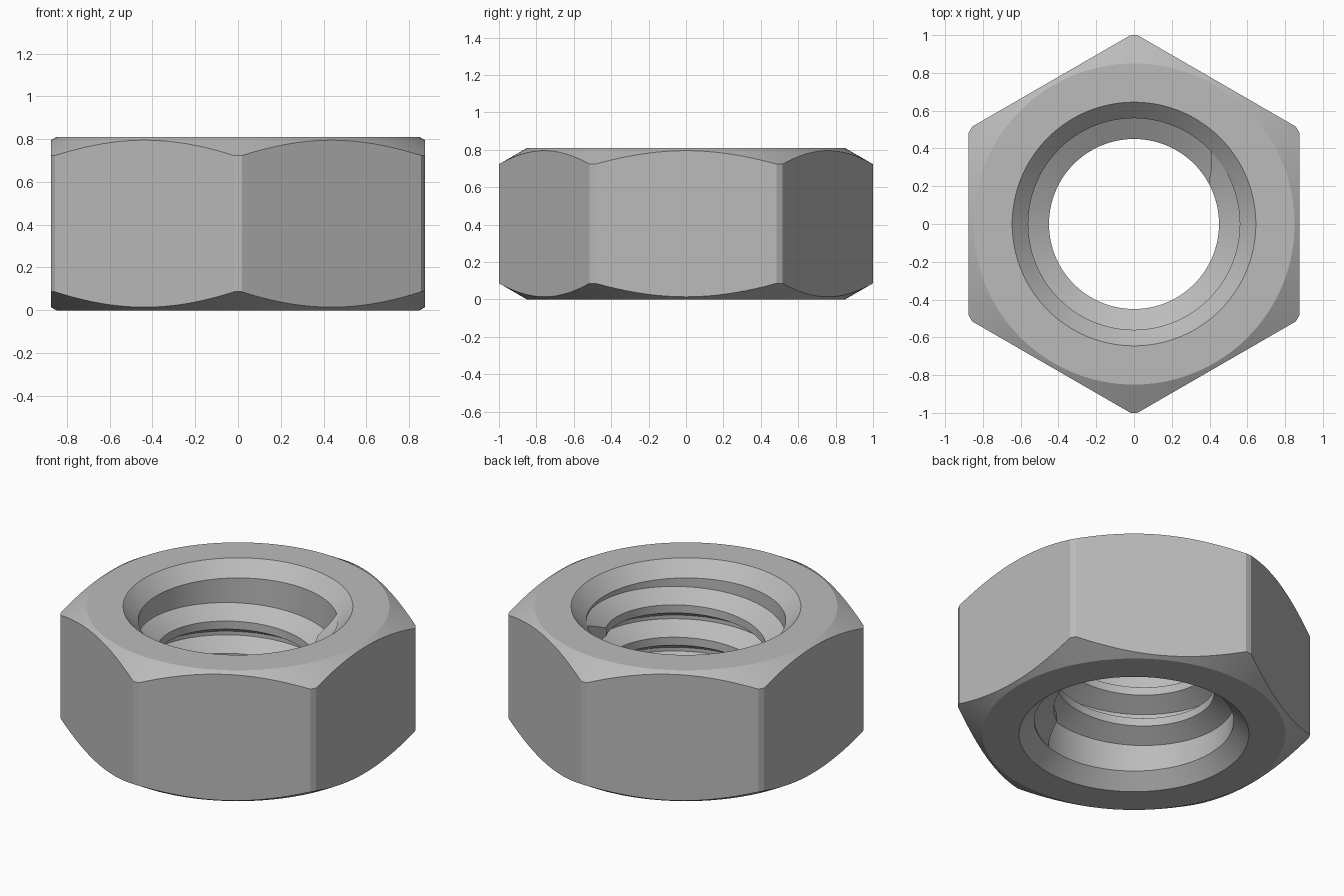
import bpy
import bmesh
from math import radians, cos, sin, tan, acos, pi

if "Cube" in bpy.data.objects:
    bpy.data.objects.remove(bpy.data.objects["Cube"], do_unlink=True)

HEIGHT = 0.81
APOTHEM = 0.875        # centre to flat
CORNER = 1.0           # radius the hexagon corners are turned down to
FACE = 0.85            # radius where the 30 degree chamfer begins
RIM, MAJOR, MINOR = 0.645, 0.56, 0.45
SINK = RIM - MAJOR     # 45 degree countersink depth
PITCH = 0.2

steel = bpy.data.materials.new("steel grey")
steel.use_nodes = True
colour = (0.5, 0.5, 0.5, 1)
steel.diffuse_color = colour
steel.node_tree.nodes["Principled BSDF"].inputs["Base Color"].default_value = colour


def loft(name, sections, closed):
    """Skin a list of closed cross-sections into one smooth-shaded object."""
    bm = bmesh.new()
    rows = [[bm.verts.new(p) for p in s] for s in sections]
    n = len(rows[0])
    pairs = list(zip(rows, rows[1:]))
    if closed:
        pairs.append((rows[-1], rows[0]))
    else:
        bm.faces.new(rows[0])
        bm.faces.new(rows[-1])
    for a, b in pairs:
        for i in range(n):
            j = (i + 1) % n
            bm.faces.new((a[i], a[j], b[j], b[i]))
    bmesh.ops.recalc_face_normals(bm, faces=bm.faces)
    mesh = bpy.data.meshes.new(name)
    bm.to_mesh(mesh)
    bm.free()
    mesh.materials.append(steel)
    obj = bpy.data.objects.new(name, mesh)
    bpy.context.collection.objects.link(obj)
    bpy.ops.object.select_all(action='DESELECT')
    obj.select_set(True)
    bpy.context.view_layer.objects.active = obj
    bpy.ops.object.shade_smooth_by_angle(angle=radians(25))
    return obj


def ring_points(profile, angle):
    return [(r * cos(angle), r * sin(angle), z) for r, z in profile]


# Nut body: radial sections, each flat sampled finely, corners cut to a narrow strip
half = acos(APOTHEM / CORNER)
steps = 28
body = []
for side in range(6):
    for i in range(steps + 1):
        local = half * (2 * i / steps - 1)
        outer = APOTHEM / cos(local)
        drop = (outer - FACE) * tan(radians(30))
        body.append(ring_points([
            (MAJOR, SINK), (MAJOR, HEIGHT - SINK), (RIM, HEIGHT), (FACE, HEIGHT),
            (outer, HEIGHT - drop), (outer, drop), (FACE, 0), (RIM, 0),
        ], side * pi / 3 + local))
loft("nut_body", body, closed=True)

# Internal thread: right-handed tooth winding down the bore, tapered at both ends
slope = tan(radians(30))
crest = PITCH / 8
root = MAJOR + 0.002
start, taper = radians(43), radians(14)
top = HEIGHT - SINK - crest - (MAJOR - MINOR) * slope
sweep = (2 * top - HEIGHT) / PITCH * 2 * pi
count = 340
thread = []
for i in range(count + 1):
    turn = sweep * i / count
    depth = max(0.03, min(1, turn / taper, (sweep - turn) / taper))
    tip = MAJOR - (MAJOR - MINOR) * depth
    z = top - PITCH * turn / (2 * pi)
    tip_half = crest + (tip - MINOR) * slope
    root_half = crest + (root - MINOR) * slope
    thread.append(ring_points([
        (root, z - root_half), (tip, z - tip_half),
        (tip, z + tip_half), (root, z + root_half),
    ], start - turn))
loft("internal_thread", thread, closed=False)
